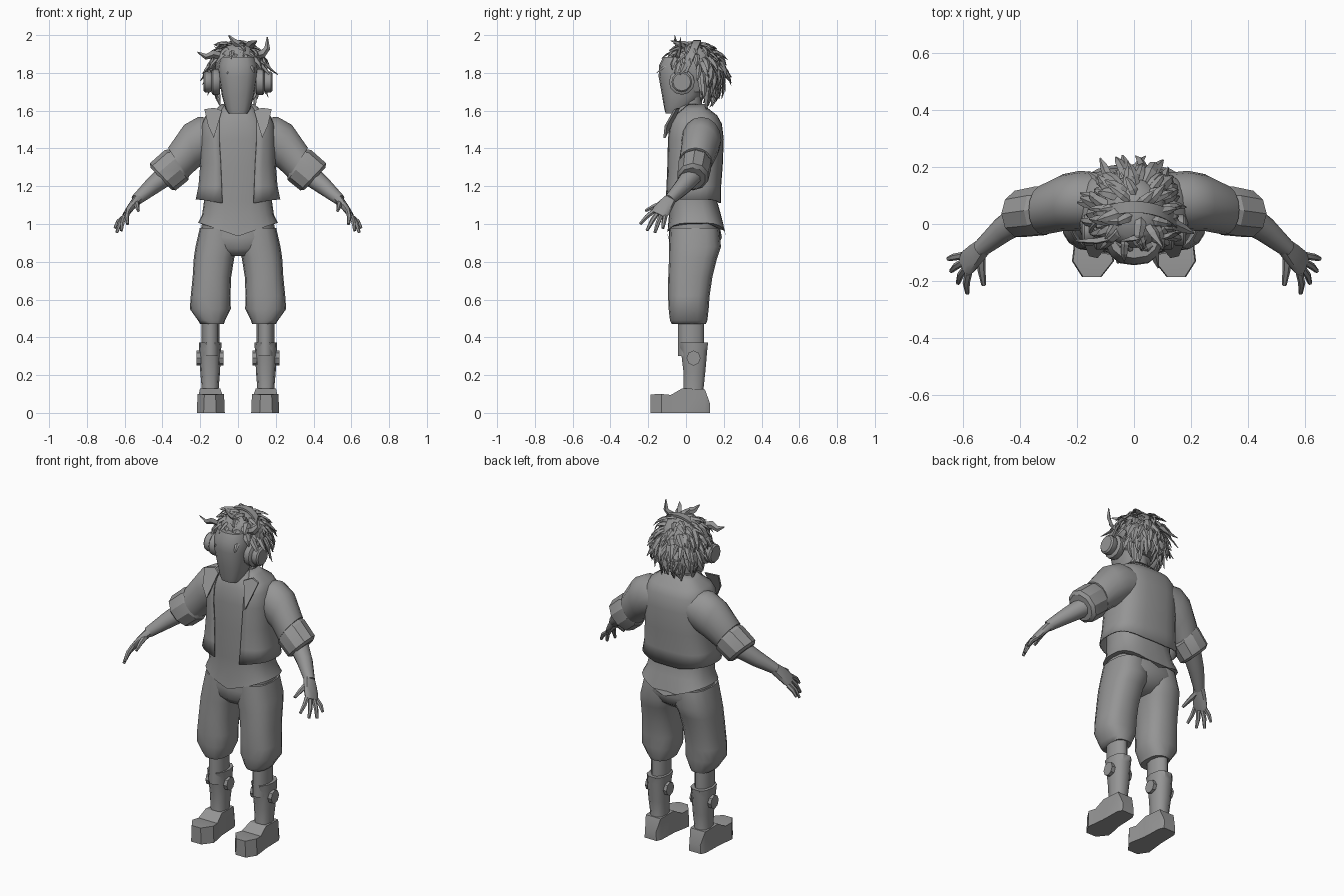
import bpy, bmesh, math, random
from mathutils import Vector as V

if "Cube" in bpy.data.objects:
    bpy.data.objects.remove(bpy.data.objects["Cube"])

random.seed(4)
grey = bpy.data.materials.new("plain grey")
grey.diffuse_color = (0.3, 0.3, 0.3, 1)
grey.use_nodes = True
grey.node_tree.nodes["Principled BSDF"].inputs["Base Color"].default_value = grey.diffuse_color


def finish(name, bm, mirror=False, smooth=40):
    bmesh.ops.recalc_face_normals(bm, faces=bm.faces)
    me = bpy.data.meshes.new(name)
    bm.to_mesh(me)
    bm.free()
    me.materials.append(grey)
    if smooth:
        me.shade_smooth()
        me.set_sharp_from_angle(angle=math.radians(smooth))
    ob = bpy.data.objects.new(name, me)
    bpy.context.collection.objects.link(ob)
    if mirror:
        ob.modifiers.new("mirror", 'MIRROR').use_mirror_merge = False
    return ob


def skin(bm, rings, closed=True, caps=True):
    """Bridge rings of points with quads."""
    vs = [[bm.verts.new(p) for p in r] for r in rings]
    n = len(vs[0])
    for a, b in zip(vs, vs[1:]):
        for i in range(n if closed else n - 1):
            j = (i + 1) % n
            bm.faces.new((a[i], a[j], b[j], b[i]))
    if caps and closed:
        bm.faces.new(vs[0])
        bm.faces.new(vs[-1])


def power(v, e):
    return math.copysign(abs(v) ** e, v)


def oval(c, u, v, n=16, e=1.0):
    """Rounded ring: e below 1 is boxier."""
    c, u, v = V(c), V(u), V(v)
    return [c + u * power(math.cos(t), e) + v * power(math.sin(t), e)
            for t in (2 * math.pi * i / n for i in range(n))]


def level(z, x0, x1, y0, y1, n=16, e=0.8):
    """Horizontal ring inside the given bounds."""
    return oval(((x0 + x1) / 2, (y0 + y1) / 2, z), ((x1 - x0) / 2, 0, 0),
                (0, (y1 - y0) / 2, 0), n, e)


def loft(name, rings, mirror=False, smooth=40):
    bm = bmesh.new()
    skin(bm, rings)
    return finish(name, bm, mirror, smooth)


def tube(bm, pts, radii, n=8, side=V((0, 0, 1)), flat=1.0):
    """Tapered tube through points, flattened along the side vector."""
    rings = []
    for i, p in enumerate(pts):
        d = (V(pts[min(i + 1, len(pts) - 1)]) - V(pts[max(i - 1, 0)])).normalized()
        w = d.cross(side).normalized()
        rings.append(oval(p, w * radii[i], w.cross(d) * radii[i] * flat, n))
    skin(bm, rings)


# Head with a smooth face mask
loft("face_mask", [level(z, -r, r, a, b, 16, 0.75) for z, r, a, b in (
    (1.585, .05, -.108, -.03), (1.61, .066, -.115, .02), (1.68, .085, -.127, .08),
    (1.78, .103, -.145, .11), (1.84, .106, -.142, .13), (1.885, .095, -.12, .14))])
loft("scalp", [level(z, -r, r, a, b, 14, 1) for z, r, a, b in (
    (1.70, .08, -.02, .14), (1.76, .105, -.05, .165), (1.83, .12, -.085, .175),
    (1.90, .108, -.085, .155), (1.94, .075, -.05, .12), (1.955, .02, .01, .06))])
loft("neck", [level(z, -.065, .065, -.045, .085, 12, 1) for z in (1.55, 1.72)])

# Shaggy hair: tapered locks spread over the scalp
bm = bmesh.new()
count = 190
for i in range(count):
    up = 1 - 1.5 * (i + .5) / count
    az = i * 2.39996 + random.uniform(-.2, .2)
    flat = math.sqrt(max(0, 1 - up * up))
    d = V((flat * math.sin(az), -flat * math.cos(az), up))
    if (d.y < .12 and up < .42) or (d.y < .35 and up < -.1 and abs(d.x) < .5):
        continue
    root = V((d.x * .118, .045 + d.y * .125, 1.81 + d.z * .135))
    flow = V((random.uniform(-.4, .4), random.uniform(-.3, .3), -1))
    flow = (flow - d * flow.dot(d)).normalized()
    length = random.uniform(.09, .14) * (.8 if up > .5 else 1)
    out = random.uniform(.1, .5) * (.55 if up > .5 else 1)
    pts = [root, root + length * (flow * .35 + d * .22),
           root + length * (flow * .7 + d * (.2 + out * .3)),
           root + length * (flow + d * out)]
    w = random.uniform(.014, .022)
    tube(bm, pts, (w * .8, w, w * .75, .003), 4, d, .45)
# Longer stray tufts
for pts in (((-.09, -.05, 1.89), (-.13, -.06, 1.90), (-.17, -.06, 1.885), (-.215, -.06, 1.91)),
            ((.09, -.05, 1.89), (.13, -.04, 1.90), (.155, -.03, 1.93), (.155, -.03, 1.99)),
            ((.02, -.04, 1.93), (.0, -.05, 1.955), (-.02, -.055, 1.965), (-.05, -.06, 2.0)),
            ((.05, .0, 1.93), (.07, -.03, 1.955), (.08, -.05, 1.96), (.1, -.08, 1.97))):
    tube(bm, pts, (.02, .022, .016, .003), 4, V((0, 1, .3)), .5)
finish("hair", bm, smooth=0)

# Headphones: band, pads and shells
rings = []
for i in range(17):
    t = math.radians(-95 + 190 * i / 16)
    s, c = math.sin(t), math.cos(t)
    ring = []
    for k, y in ((0, -.02), (0, .02), (.012, .02), (.012, -.02)):
        ring.append(V(((.148 + k) * s, -.02 + .08 * c + y, 1.785 + (.178 + k) * c)))
    rings.append(ring)
loft("headphone_band", rings)
for name, x0, x1, r in (("headphone_pad", .095, .14, .068), ("headphone_shell", .14, .182, .055)):
    loft(name, [oval((x, -.022, 1.752), (0, r * k, 0), (0, 0, r * k), 12)
                for x, k in ((x0, .9), (x0 + .008, 1), (x1 - .008, 1), (x1, .85))], True)

# Shirt with a wavy hem
rings = []
for z, r, a, b in ((.97, .212, -.10, .21), (1.05, .19, -.09, .185), (1.12, .18, -.092, .165),
                   (1.3, .178, -.094, .165), (1.45, .175, -.094, .165), (1.54, .15, -.085, .14),
                   (1.6, .1, -.06, .1), (1.63, .07, -.04, .085)):
    rings.append(level(z, -r, r, a, b, 24, .75))
for p in rings[0]:
    p.z += .035 - .07 * (1 - min(1, abs(p.x) / .2))
loft("shirt", rings)

# Open jacket body
bm = bmesh.new()
rings = []
for z, r, a, b, half in ((1.11, .225, -.112, .185, .083), (1.2, .21, -.108, .186, .087),
                         (1.32, .2, -.105, .195, .092), (1.45, .2, -.104, .2, .1),
                         (1.53, .192, -.095, .19, .1), (1.575, .17, -.07, .165, .1),
                         (1.61, .115, -.03, .12, .085), (1.635, .085, -.005, .1, .07)):
    e = .72
    t0 = math.asin((half / r) ** (1 / e))
    ring = []
    for i in range(25):
        t = t0 + (2 * math.pi - 2 * t0) * i / 24
        ring.append(V((r * power(math.sin(t), e),
                       (a + b) / 2 - (b - a) / 2 * power(math.cos(t), e), z)))
    rings.append(ring)
for p in rings[0]:
    p.z += .02 * min(1, max(0, (abs(p.x) - .083) / .12))
skin(bm, rings, closed=False)
jacket = finish("jacket_body", bm)
thick = jacket.modifiers.new("cloth", 'SOLIDIFY')
thick.thickness = .007

# Pointed lapels
bm = bmesh.new()
skin(bm, [[V(p) + V((0, o, 0)) for p in ((.085, -.06, 1.60), (.125, -.035, 1.615),
                                         (.178, -.055, 1.608), (.158, -.105, 1.52),
                                         (.128, -.112, 1.455))] for o in (-.008, .004)])
finish("lapel", bm, True, 30)

# Sleeves and rolled cuffs
loft("sleeve", [oval(c, u, (0, v, 0), 16) for c, u, v in (
    ((.12, .08, 1.46), (0, 0, .10), .10), ((.19, .082, 1.445), (.02, 0, .122), .105),
    ((.25, .075, 1.41), (.035, 0, .115), .1), ((.318, .05, 1.325), (.052, 0, .078), .088))], True, 60)
loft("rolled_cuff", [oval(c, u, (0, v, 0), 10) for c, u, v in (
    ((.305, .052, 1.33), (.046, 0, .066), .08), ((.325, .047, 1.312), (.062, 0, .08), .09),
    ((.398, .036, 1.25), (.068, 0, .072), .085), ((.408, .033, 1.24), (.055, 0, .058), .07))], True, 30)

# Forearm, palm and fingers
bm = bmesh.new()
tube(bm, ((.385, .03, 1.255), (.46, -.02, 1.195), (.54, -.088, 1.127)), (.055, .045, .03), 10)
finish("forearm", bm, True, 60)
bm = bmesh.new()
wide, thin = V((-.306, -.85, .408)), V((.8, 0, .6))
skin(bm, [oval(c, wide * w, thin * t, 10, .8) for c, w, t in (
    ((.53, -.08, 1.135), .032, .024), ((.555, -.105, 1.105), .042, .021),
    ((.58, -.13, 1.07), .048, .018), ((.597, -.147, 1.047), .044, .013))])
tips = ((.585, -.243, 1.0), (.618, -.207, .965), (.642, -.165, .955), (.652, -.122, .978))
for i, tip in enumerate(tips):
    root = V((.592, -.142, 1.053)) + wide * (.036 - .024 * i)
    mid = root.lerp(V(tip), .5) + thin * .008
    tube(bm, (root, mid, tip), (.013, .0125, .008), 6)
tube(bm, ((.54, -.105, 1.115), (.535, -.165, 1.095), (.528, -.215, 1.07)), (.018, .014, .008), 6)
finish("hand", bm, True, 45)

# Baggy trousers
loft("trouser_leg", [level(*r) for r in (
    (.47, .075, .2, -.075, .105), (.49, .068, .212, -.085, .113), (.55, .038, .255, -.092, .12),
    (.62, .04, .25, -.095, .125), (.72, .036, .24, -.094, .14), (.82, .02, .234, -.09, .165),
    (.88, .0, .225, -.09, .185), (.98, .0, .202, -.085, .175))], True, 60)
loft("trouser_seat", [level(z, -r, r, a, b, 20) for z, r, a, b in (
    (.83, .07, -.05, .11), (.87, .15, -.088, .165), (.93, .205, -.092, .19),
    (1.03, .185, -.082, .17))], smooth=60)

# Calves, boots and side buckles
loft("calf", [level(z, .098, .192, -.045, .1, 10, 1) for z in (.3, .5)], True, 60)
loft("boot_shaft", [level(*r, 10, .8) for r in (
    (.08, .098, .198, -.02, .105), (.13, .102, .192, -.015, .095), (.22, .095, .2, -.016, .105),
    (.33, .09, .206, -.03, .115), (.372, .086, .207, -.04, .12))], True)
loft("boot_foot", [[V((x0, y, 0)), V((x1, y, 0)), V((x1 - .004, y, z)), V((x0 + .004, y, z))]
                   for y, x0, x1, z in ((-.187, .115, .182, .098), (-.13, .07, .218, .1),
                                        (-.08, .078, .212, .095), (-.02, .09, .205, .13),
                                        (.1, .095, .202, .125), (.127, .108, .188, .05))], True, 30)
loft("boot_buckle", [oval((x, .04, .29), (0, .037, 0), (0, 0, .04), 8)
                     for x in (.077, .22)], True, 30)
